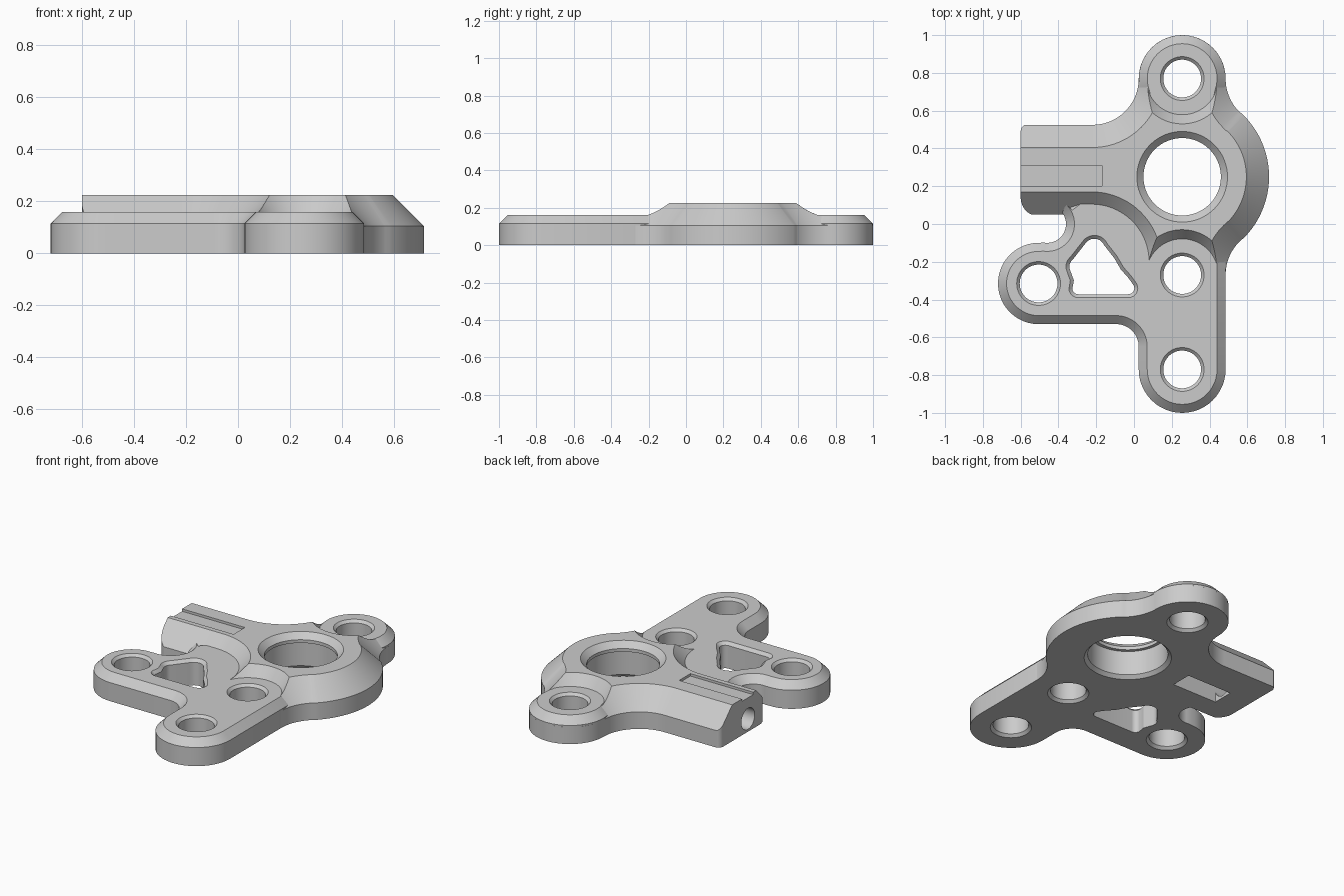
import bpy
import bmesh
from math import sin, cos, radians
from mathutils import Vector

old = bpy.data.objects.get("Cube")
if old:
    bpy.data.objects.remove(old, do_unlink=True)

GREY = (0.6, 0.6, 0.6, 1)
metal = bpy.data.materials.new("plain grey")
metal.use_nodes = True
metal.diffuse_color = GREY
metal.node_tree.nodes["Principled BSDF"].inputs["Base Color"].default_value = GREY


def arc(x, y, r, start, end, steps=24):
    """Points along an arc, angles in degrees."""
    angles = [radians(start + (end - start) * i / steps) for i in range(steps + 1)]
    return [(x + r * cos(a), y + r * sin(a)) for a in angles]


def clean(points):
    """Drop neighbours that nearly coincide."""
    out = []
    for p in map(Vector, points):
        if not out or (p - out[-1]).length > 0.004:
            out.append(p)
    if (out[0] - out[-1]).length < 0.004:
        out.pop()
    return out


def inset(points, d):
    """Mitred offset of a counter-clockwise outline, inward for positive d."""
    out = []
    for i, p in enumerate(points):
        a = (p - points[i - 1]).normalized()
        b = (points[(i + 1) % len(points)] - p).normalized()
        n, m = Vector((-a.y, a.x)), Vector((-b.y, b.x))
        out.append(p + (n + m) * (d / (1 + n.dot(m))))
    return out


def loft(name, rings):
    """Closed solid through rings of 3D points."""
    bm = bmesh.new()
    loops = [[bm.verts.new(p) for p in ring] for ring in rings]
    count = len(loops[0])
    for low, high in zip(loops, loops[1:]):
        for i in range(count):
            j = (i + 1) % count
            bm.faces.new((low[i], low[j], high[j], high[i]))
    bm.faces.new(loops[0][::-1])
    bm.faces.new(loops[-1])
    bmesh.ops.recalc_face_normals(bm, faces=bm.faces[:])
    mesh = bpy.data.meshes.new(name)
    bm.to_mesh(mesh)
    bm.free()
    mesh.materials.append(metal)
    obj = bpy.data.objects.new(name, mesh)
    bpy.context.collection.objects.link(obj)
    return obj


def slab(name, outline, levels):
    """Outline stacked at (inset, height) levels."""
    pts = clean(outline)
    return loft(name, [[(p.x, p.y, z) for p in inset(pts, d)] for d, z in levels])


def turned(name, x, y, profile):
    """Round solid from (radius, height) steps."""
    return loft(name, [[(px, py, z) for px, py in arc(x, y, r, 0, 360, 64)[:-1]]
                       for r, z in profile])


def box(name, x0, x1, y0, y1, z0, z1):
    return slab(name, [(x0, y0), (x1, y0), (x1, y1), (x0, y1)], [(0, z0), (0, z1)])


def bolt_hole(x, y, top=0.16, r=0.1, c=0.016):
    return turned("bolt_hole_cutter", x, y,
                  [(r + c + 0.02, -0.02), (r, c), (r, top - c), (r + c + 0.02, top + 0.02)])


def carve(obj, cutters):
    bpy.context.view_layer.objects.active = obj
    for cutter in cutters:
        mod = obj.modifiers.new("cut", 'BOOLEAN')
        mod.operation = 'DIFFERENCE'
        mod.solver = 'EXACT'
        mod.object = cutter
        bpy.ops.object.modifier_apply(modifier=mod.name)


# Key positions
CX, HUB_Y = 0.255, 0.25
BACK_Y, MID_Y, FRONT_Y = 0.77, -0.27, -0.77
LOBE = 0.23
SIDE_X, ARM_Y = -0.505, -0.315
PLATE_LEVELS = [(0, 0), (0, 0.115), (0.045, 0.16)]

# Low front plate with front and side lobes, its rear edge buried in the hub
plate_outline = (
    arc(CX, FRONT_Y, LOBE, 180, 360)
    + [(0.485, -0.2), (0.44, -0.1), (0.44, -0.02), (0.15, -0.02),
       (0.02, 0.07), (-0.1, 0.15), (-0.3, 0.15)]
    + arc(-0.46, 0, 0.1, 50, -100)
    + arc(SIDE_X, ARM_Y, 0.215, 90, 270)
    + arc(-0.095, -0.65, 0.12, 90, 0))
plate = slab("mounting_plate", plate_outline, PLATE_LEVELS)

# Low back lobe
back_outline = arc(CX, BACK_Y, LOBE, -20, 200) + [(0.07, 0.52), (0.44, 0.52)]
back_lobe = slab("back_lobe", back_outline, PLATE_LEVELS)

# Raised hub with clamp arm and flared necks
hub_outline = (
    arc(CX, MID_Y, LOBE, 180, 360)
    + arc(0.735, MID_Y, 0.25, 180, 132.5)
    + arc(CX, HUB_Y, 0.46, -47, 47, 40)
    + arc(0.735, BACK_Y, 0.25, 227.5, 180)
    + arc(CX, BACK_Y, LOBE, 0, 180)
    + arc(-0.22, BACK_Y, 0.245, 0, -90)
    + [(-0.8, 0.525), (-0.8, 0.05)]
    + arc(-0.225, -0.2, 0.25, 90, 0))
hub = slab("raised_hub", hub_outline, [(0, 0), (0, 0.105), (0.12, 0.225)])

# Holes
main_bore = turned("main_bore_cutter", CX, HUB_Y, [
    (0.265, -0.02), (0.225, 0.02), (0.225, 0.17), (0.205, 0.17),
    (0.205, 0.19), (0.26, 0.245)])
back_hole, mid_hole, front_hole = [bolt_hole(CX, y) for y in (BACK_Y, MID_Y, FRONT_Y)]
side_hole = bolt_hole(SIDE_X, ARM_Y)

# Sloped clearance around the two bolt seats
seats = [turned("seat_cutter", CX, y, [(0.19, 0.158), (0.27, 0.265)])
         for y in (BACK_Y, MID_Y)]

# Rounded triangular window with softened edges
window_outline = (
    arc(-0.21, -0.135, 0.075, 25, 145, 10)
    + arc(-0.295, -0.225, 0.065, 130, 200, 8)
    + [(-0.337, -0.3)]
    + arc(-0.295, -0.34, 0.05, 185, 270, 8)
    + arc(-0.03, -0.34, 0.05, 270, 390, 8)
    + [(-0.015, -0.275), (-0.055, -0.23), (-0.09, -0.17)])
window = slab("window_cutter", window_outline, [
    (0.018, -0.05), (0.018, 0.142), (-0.02, 0.18)])

# Clamp arm details: rounded end, top groove, underside pocket, end bore
arm_end_outline = (
    [(-0.56, 0.7), (-1, 0.7), (-1, -0.2), (-0.5, -0.2)]
    + arc(-0.5, 0.14, 0.1, 270, 180, 12)
    + arc(-0.56, 0.49, 0.04, 180, 90, 8))
arm_end = slab("arm_end_cutter", arm_end_outline, [(0, -0.1), (0, 0.4)])
groove = box("groove_cutter", -0.9, -0.17, 0.2, 0.31, 0.21, 0.3)
pocket = box("pocket_cutter", -0.44, -0.135, 0.185, 0.315, -0.1, 0.155)
end_bore = loft("end_bore_cutter", [
    [(x, py, pz) for py, pz in arc(HUB_Y, 0.08, 0.065, 0, 360, 40)[:-1]]
    for x in (-0.9, -0.3)])

cuts = {
    hub: [arm_end, *seats, main_bore, back_hole, mid_hole, groove, pocket, end_bore],
    plate: [mid_hole, front_hole, side_hole, window],
    back_lobe: [back_hole],
}
for part, cutters in cuts.items():
    carve(part, cutters)
for cutter in {c for cutters in cuts.values() for c in cutters}:
    bpy.data.objects.remove(cutter, do_unlink=True)

# Smooth curved walls, keep machined edges crisp
bpy.ops.object.select_all(action='DESELECT')
for part in cuts:
    part.select_set(True)
bpy.context.view_layer.objects.active = hub
bpy.ops.object.shade_smooth_by_angle(angle=radians(25))
